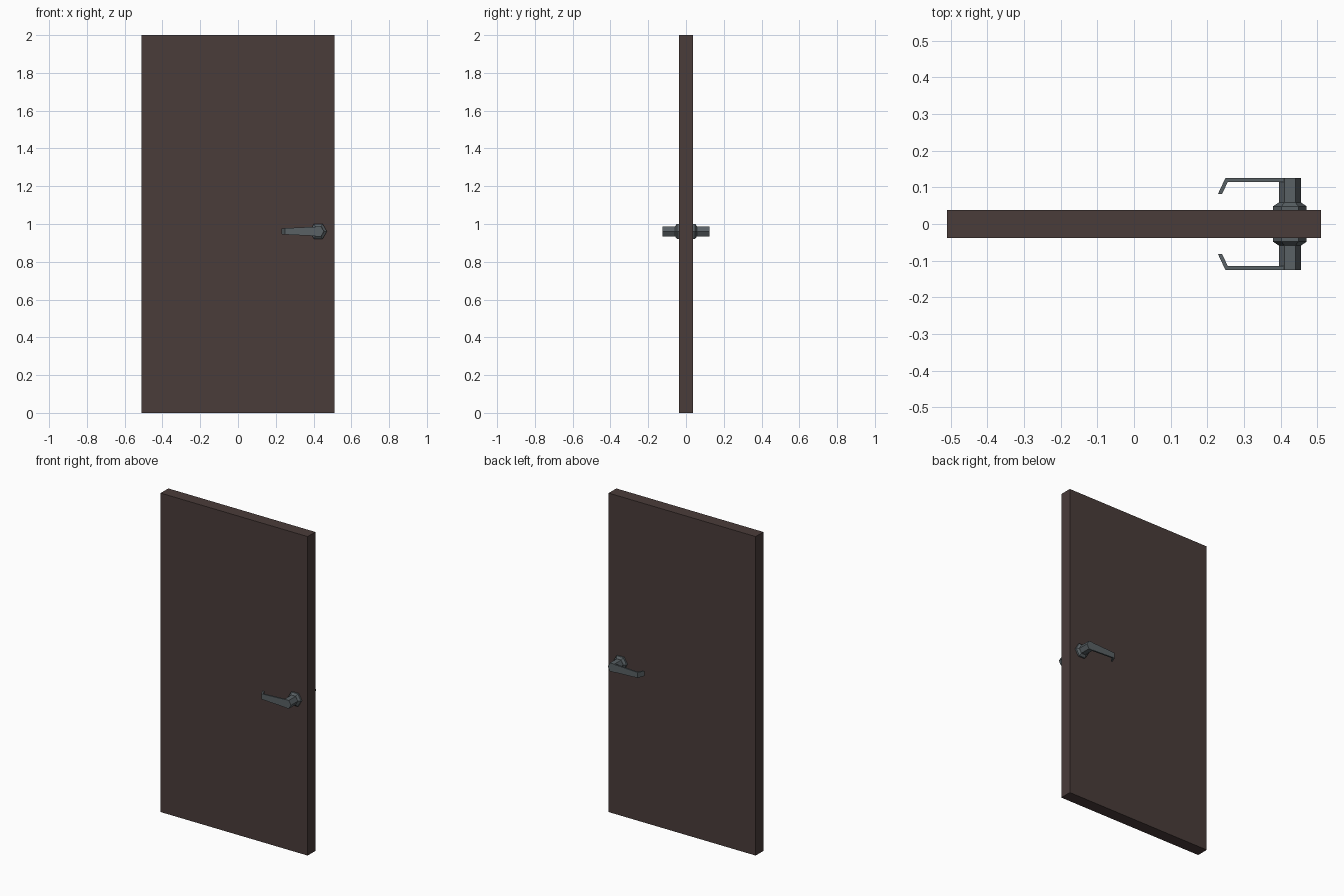
import bpy, bmesh, math

if "Cube" in bpy.data.objects:
    bpy.data.objects.remove(bpy.data.objects["Cube"])

def material(name, rgb):
    m = bpy.data.materials.new(name)
    m.diffuse_color = (*rgb, 1)
    m.use_nodes = True
    m.node_tree.nodes["Principled BSDF"].inputs["Base Color"].default_value = m.diffuse_color
    return m

WOOD = material("dark brown", (0.068, 0.045, 0.042))
METAL = material("grey metal", (0.100, 0.119, 0.129))
HX, HZ = 0.425, 0.961  # handle axis

def make(name, bm, mat):
    bmesh.ops.recalc_face_normals(bm, faces=bm.faces)
    me = bpy.data.meshes.new(name)
    bm.to_mesh(me)
    bm.free()
    me.materials.append(mat)
    ob = bpy.data.objects.new(name, me)
    bpy.context.collection.objects.link(ob)
    return ob

def loft(name, rings, mat):
    """Skin a series of equal-sized vertex rings and cap the ends."""
    bm = bmesh.new()
    vs = [[bm.verts.new(p) for p in r] for r in rings]
    n = len(vs[0])
    for a, b in zip(vs, vs[1:]):
        for i in range(n):
            bm.faces.new((a[i], a[(i + 1) % n], b[(i + 1) % n], b[i]))
    bm.faces.new(vs[0])
    bm.faces.new(vs[-1])
    return make(name, bm, mat)

def hexagon(r, y):
    return [(HX + r * math.cos(k * math.pi / 3), y,
             HZ + r * math.sin(k * math.pi / 3)) for k in range(6)]

# Door slab
bm = bmesh.new()
bmesh.ops.create_cube(bm, size=1)
for v in bm.verts:
    v.co.x *= 1.02
    v.co.y *= 0.076
    v.co.z = (v.co.z + 0.5) * 2
make("door_slab", bm, WOOD)

# Handle on each side
for side, s in (("front", -1), ("back", 1)):
    # Hexagonal rose with chamfered face
    loft(side + "_rose", [hexagon(0.046, s * 0.036), hexagon(0.046, s * 0.048),
                          hexagon(0.031, s * 0.058)], METAL)
    # Hexagonal spindle
    loft(side + "_spindle", [hexagon(0.030, s * 0.05), hexagon(0.030, s * 0.125)], METAL)
    # Tapered lever with the end bent towards the door: x, outer y, inner x, inner y, half height
    path = [(0.411, 0.1249, 0.411, 0.115, 0.0245),
            (0.249, 0.1249, 0.256, 0.115, 0.017),
            (0.229, 0.082, 0.240, 0.082, 0.015)]
    loft(side + "_lever", [[(xo, s * yo, HZ - h), (xo, s * yo, HZ + h),
                            (xi, s * yi, HZ + h), (xi, s * yi, HZ - h)]
                           for xo, yo, xi, yi, h in path], METAL)
